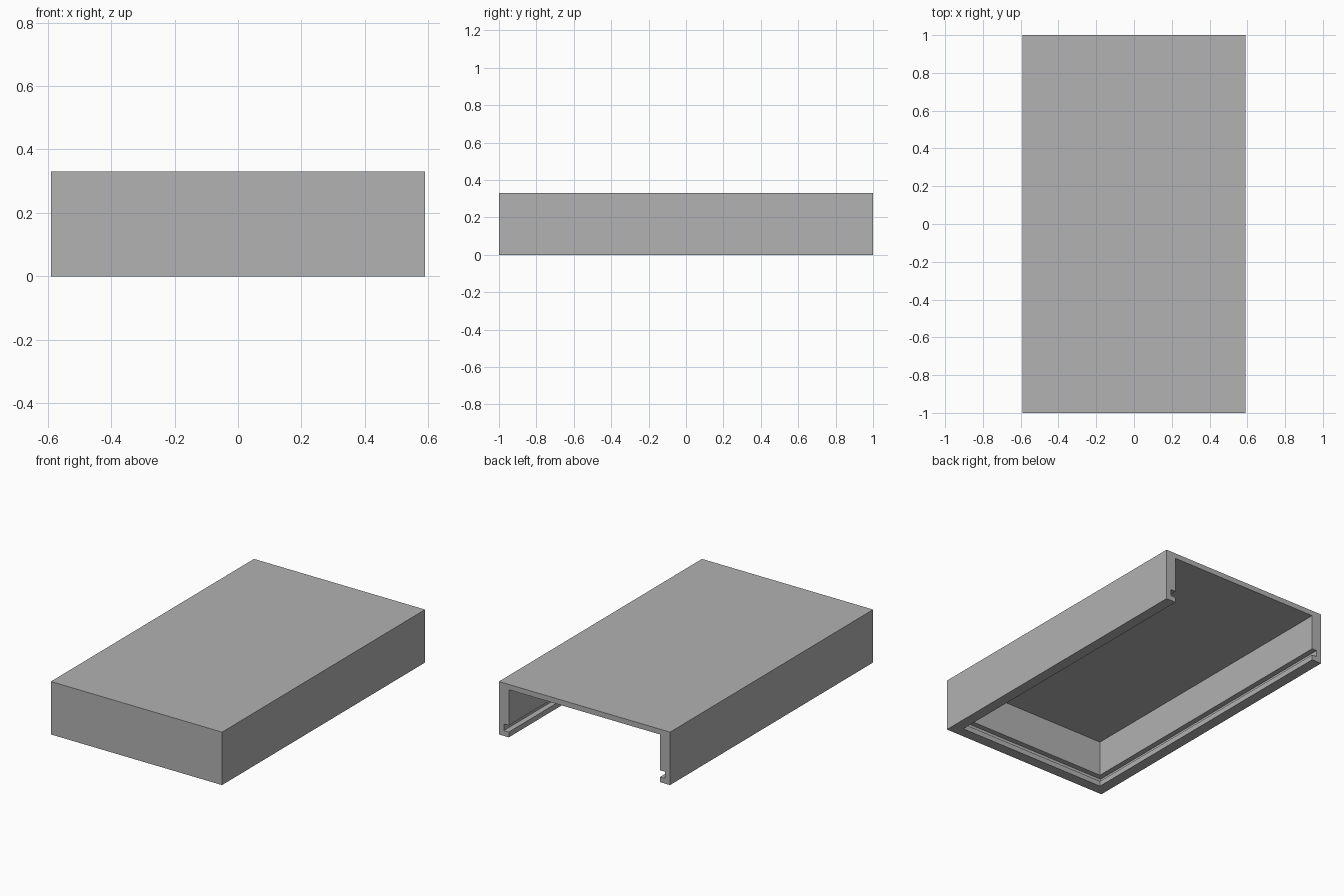
import bpy
import bmesh

cube = bpy.data.objects.get("Cube")
if cube:
    bpy.data.objects.remove(cube, do_unlink=True)

# Overall size, wall and roof thickness, lid groove
HALF_W, HALF_L, HEIGHT = 0.59, 1.0, 0.33
WALL, ROOF = 0.068, 0.033
GROOVE_LOW, GROOVE_HIGH, GROOVE_INSET = 0.033, 0.074, 0.034

# Plain grey material
grey = bpy.data.materials.new("plain_grey")
grey.use_nodes = True
colour = (0.445, 0.445, 0.445, 1)
grey.diffuse_color = colour
grey.node_tree.nodes["Principled BSDF"].inputs["Base Color"].default_value = colour

# Wall section as (inset, height): inner face, groove, lip, outer face
section = [
    (WALL, HEIGHT - ROOF),
    (WALL, GROOVE_HIGH), (GROOVE_INSET, GROOVE_HIGH),
    (GROOVE_INSET, GROOVE_LOW), (WALL, GROOVE_LOW),
    (WALL, 0), (0, 0), (0, HEIGHT),
]


def u_path(bm, inset, z):
    """Corners of the three-sided wall, open at the back."""
    x, y = HALF_W - inset, -HALF_L + inset
    corners = [(-x, HALF_L), (-x, y), (x, y), (x, HALF_L)]
    return [bm.verts.new((px, py, z)) for px, py in corners]


# Sweep the section round the three walls
bm = bmesh.new()
rows = [u_path(bm, inset, z) for inset, z in section]
for a, b in zip(rows, rows[1:]):
    for i in range(3):
        bm.faces.new((a[i], a[i + 1], b[i + 1], b[i]))

# Ceiling, roof and the open back end
bm.faces.new(rows[0])
bm.faces.new(rows[-1])
bm.faces.new([r[0] for r in rows] + [r[-1] for r in reversed(rows)])
bmesh.ops.recalc_face_normals(bm, faces=bm.faces)

mesh = bpy.data.meshes.new("sliding_lid_box")
bm.to_mesh(mesh)
bm.free()
mesh.materials.append(grey)
box = bpy.data.objects.new("sliding_lid_box", mesh)
bpy.context.collection.objects.link(box)
